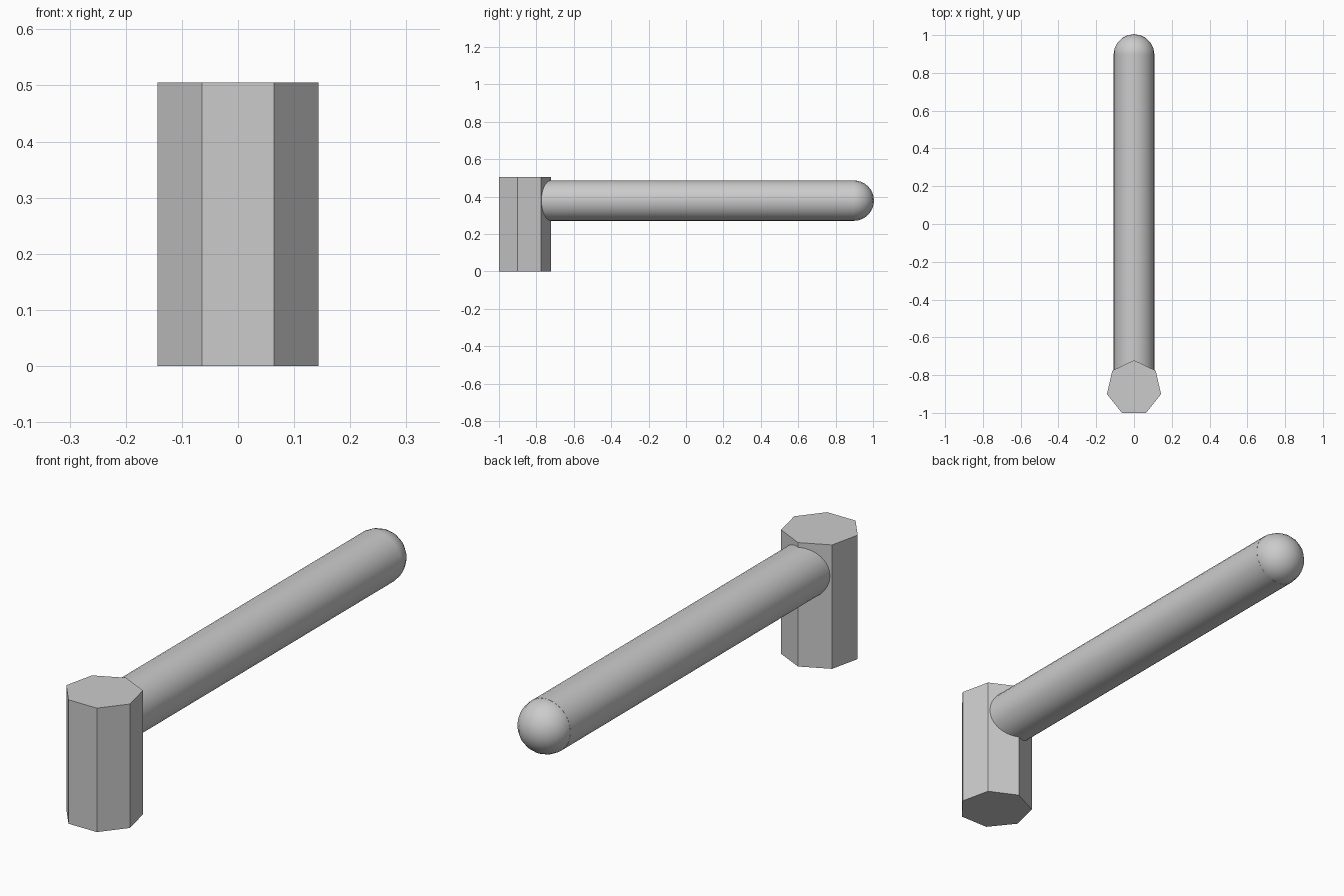
import bpy
import math

cube = bpy.data.objects.get("Cube")
if cube:
    bpy.data.objects.remove(cube, do_unlink=True)

HEAD_R, HEAD_H, HEAD_Y = 0.147, 0.505, -0.868
ROD_R, ROD_Z, ROD_END = 0.108, 0.378, 0.897

grey = bpy.data.materials.new("light_grey")
grey.use_nodes = True
colour = (0.6, 0.6, 0.6, 1)
grey.diffuse_color = colour
grey.node_tree.nodes["Principled BSDF"].inputs["Base Color"].default_value = colour


def finish(name, smooth=False):
    ob = bpy.context.object
    ob.name = name
    ob.data.materials.append(grey)
    if smooth:
        bpy.ops.object.shade_smooth_by_angle(angle=math.radians(50))
    return ob


# Seven-sided head, one corner pointing back along the handle
bpy.ops.mesh.primitive_cylinder_add(vertices=7, radius=HEAD_R, depth=HEAD_H,
                                    location=(0, HEAD_Y, HEAD_H / 2))
finish("head")

# Round handle, starting inside the head
bpy.ops.mesh.primitive_cylinder_add(vertices=32, radius=ROD_R, depth=ROD_END - HEAD_Y,
                                    location=(0, (ROD_END + HEAD_Y) / 2, ROD_Z),
                                    rotation=(math.pi / 2, 0, 0))
finish("handle", smooth=True)

# Rounded handle end, with its poles at the sides
bpy.ops.mesh.primitive_uv_sphere_add(segments=32, ring_count=10, radius=ROD_R,
                                     location=(0, ROD_END, ROD_Z),
                                     rotation=(0, math.pi / 2, 0))
finish("handle_end", smooth=True)
